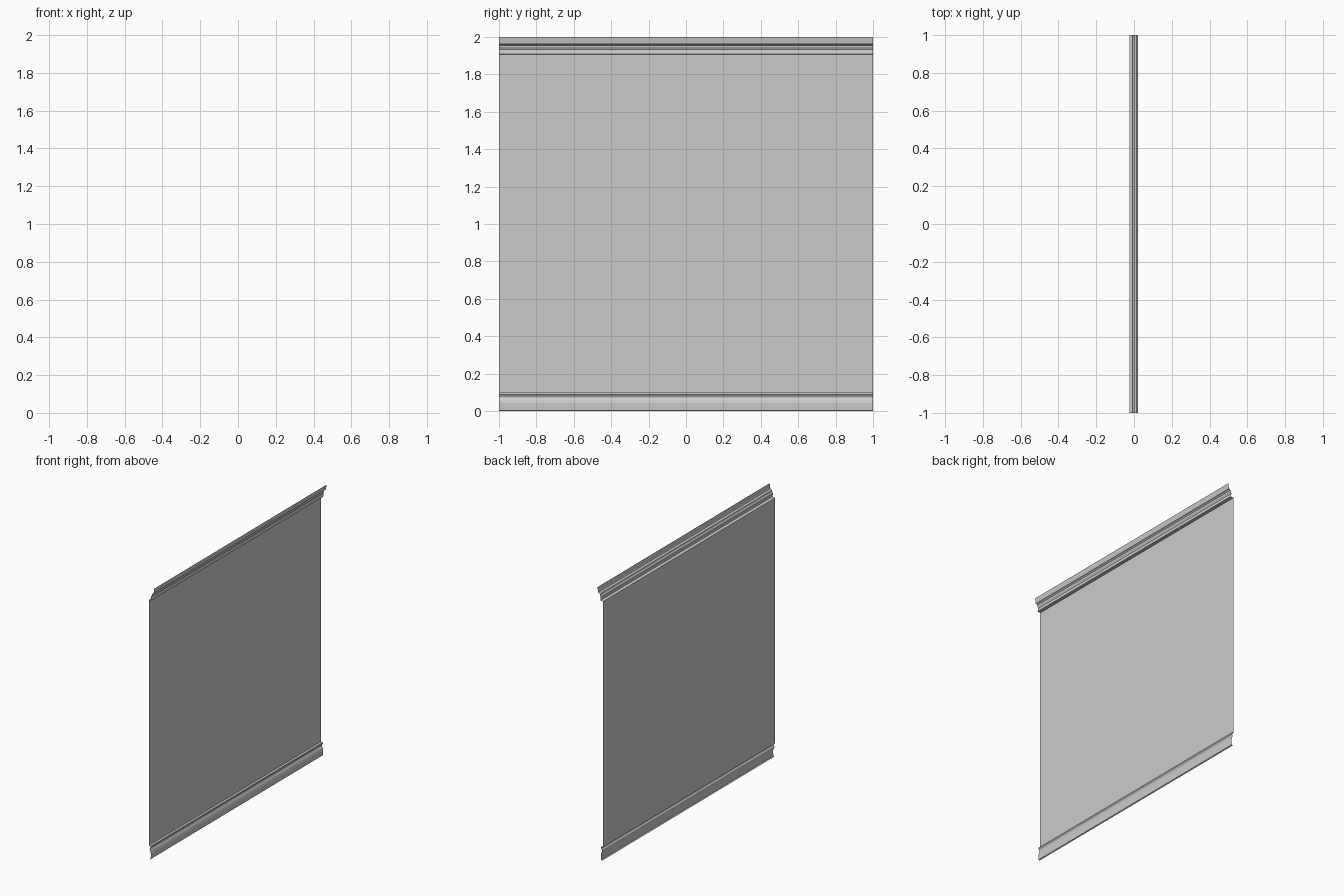
import bpy

def strip(name, profile):
    """Open sheet: an (x, z) profile, listed bottom to top, swept along y."""
    verts = [(x, y, z) for y in (-1, 1) for x, z in profile]
    n = len(profile)
    faces = [(i, n + i, n + i + 1, i + 1) for i in range(n - 1)]
    mesh = bpy.data.meshes.new(name)
    mesh.from_pydata(verts, [], faces)
    mesh.update()
    obj = bpy.data.objects.new(name, mesh)
    bpy.context.collection.objects.link(obj)
    return obj

# skirting along the floor
strip("base_moulding", [
    (-0.018, 0.0), (-0.010, 0.004), (-0.008, 0.042), (-0.012, 0.058),
    (-0.018, 0.070), (-0.018, 0.076), (-0.014, 0.083), (-0.010, 0.088),
    (-0.010, 0.098), (-0.025, 0.10)])

# flat wall sheet
strip("wall_panel", [(-0.025, 0.10), (-0.025, 1.905)])

# stepped crown leaning out at the top
strip("crown_moulding", [
    (-0.025, 1.905), (-0.003, 1.908), (-0.005, 1.920), (-0.007, 1.932),
    (-0.004, 1.938), (0.000, 1.945), (0.001, 1.954), (0.006, 1.958),
    (0.013, 1.962), (0.015, 1.967), (0.020, 2.0)])
